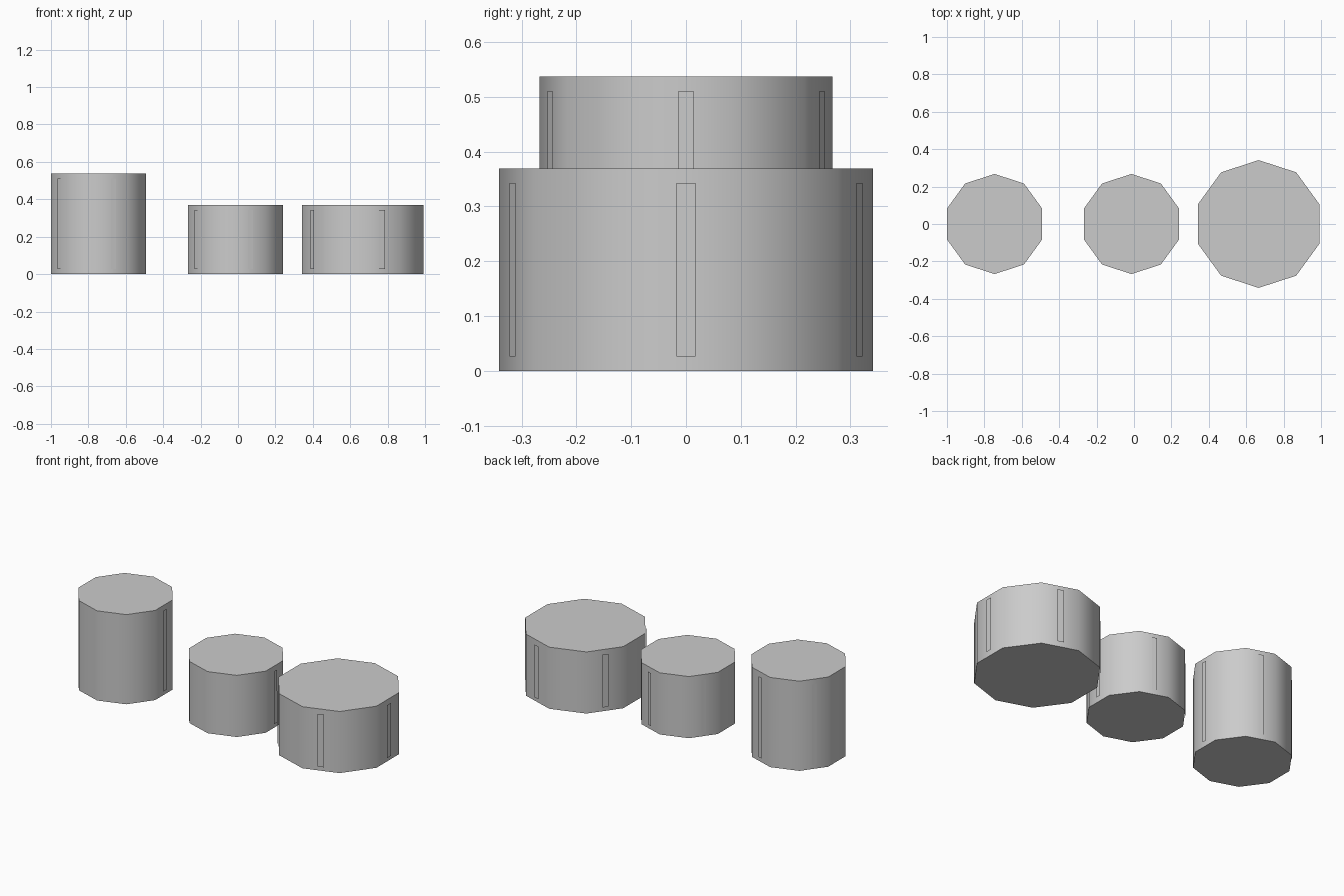
import bpy
from math import cos, sin, pi, radians

if "Cube" in bpy.data.objects:
    bpy.data.objects.remove(bpy.data.objects["Cube"])

SIDES = 10
MARGIN = 0.0265  # gap between strip ends and drum ends


def drum(name, x, radius, height):
    # ten-sided body with points towards front and back
    bpy.ops.mesh.primitive_cylinder_add(vertices=SIDES, radius=radius, depth=height,
                                        location=(x, 0, height / 2))
    body = bpy.context.object
    body.name = name
    # turn the mesh so that a vertex lies on the y axis
    for i, v in enumerate(body.data.vertices):
        a = pi / 2 + 2 * pi * (i // 2) / SIDES
        top = v.co.z
        v.co = (radius * cos(a), radius * sin(a), top)
    body.data.update()
    bpy.ops.object.shade_smooth_by_angle(angle=radians(40))


def strips(name, x, radius, height):
    # thin upright strips floating just off every second side
    apothem = radius * cos(pi / SIDES) * 1.026
    half = radius * 0.0515
    verts, faces = [], []
    for k in range(5):
        a = 2 * pi * k / 5
        n = len(verts)
        for s, z in ((-1, MARGIN), (1, MARGIN), (1, height - MARGIN), (-1, height - MARGIN)):
            verts.append((apothem * cos(a) - s * half * sin(a),
                          apothem * sin(a) + s * half * cos(a), z))
        faces.append((n, n + 1, n + 2, n + 3))
    mesh = bpy.data.meshes.new(name)
    mesh.from_pydata(verts, [], faces)
    obj = bpy.data.objects.new(name, mesh)
    obj.location.x = x
    bpy.context.collection.objects.link(obj)


# tall, short and wide drums from left to right
for label, x, radius, height in (("tall", -0.7455, 0.2676, 0.537),
                                 ("short", -0.0135, 0.2676, 0.369),
                                 ("wide", 0.6665, 0.3415, 0.369)):
    drum(label + "_drum", x, radius, height)
    strips(label + "_side_strips", x, radius, height)
